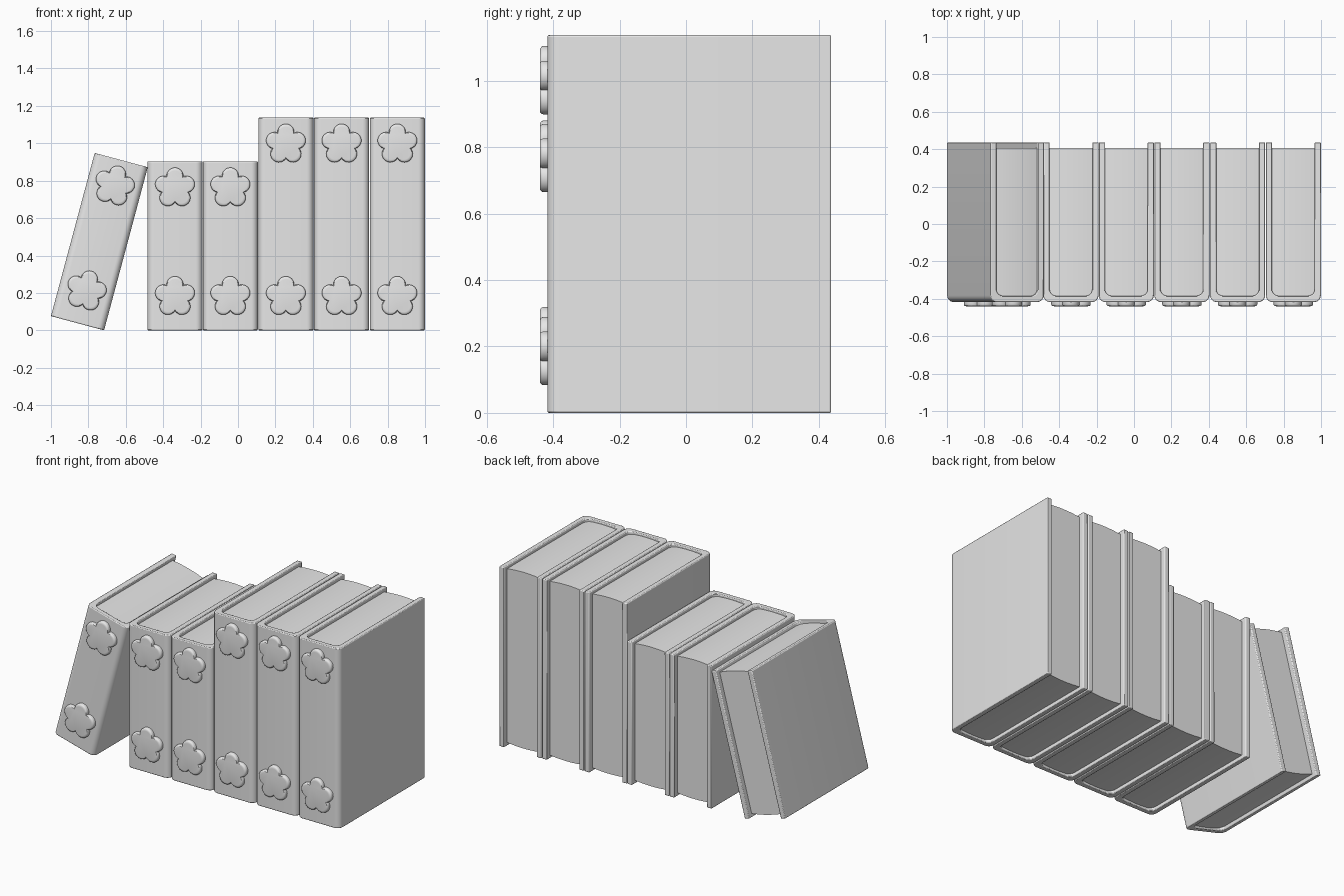
import bpy, bmesh, math

cube = bpy.data.objects.get("Cube")
if cube:
    bpy.data.objects.remove(cube)

HALF = 0.147          # half the book width
BOARD = 0.033         # cover thickness
SPINE, FORE = -0.417, 0.437
LEAN = math.radians(15)

grey = bpy.data.materials.new("plain_grey")
grey.use_nodes = True
COLOUR = (0.8, 0.8, 0.8, 1)
grey.diffuse_color = COLOUR
grey.node_tree.nodes["Principled BSDF"].inputs["Base Color"].default_value = COLOUR


def make_object(name, bm, place, bevel=0):
    """Turn a bmesh into a placed, smooth-shaded object."""
    bmesh.ops.recalc_face_normals(bm, faces=bm.faces)
    mesh = bpy.data.meshes.new(name)
    bm.to_mesh(mesh)
    bm.free()
    mesh.materials.append(grey)
    ob = bpy.data.objects.new(name, mesh)
    bpy.context.scene.collection.objects.link(ob)
    ob.location, ob.rotation_euler = place
    bpy.ops.object.select_all(action='DESELECT')
    ob.select_set(True)
    bpy.context.view_layer.objects.active = ob
    bpy.ops.object.shade_smooth_by_angle(angle=math.radians(35))
    if bevel:
        mod = ob.modifiers.new("soft_edges", 'BEVEL')
        mod.width, mod.segments = bevel, 2
        mod.limit_method, mod.angle_limit = 'ANGLE', math.radians(40)


def loft(bm, rings, closed=False):
    """Bridge rings of points with quads; closed joins last ring to first."""
    loops = [[bm.verts.new(p) for p in ring] for ring in rings]
    pairs = list(zip(loops, loops[1:]))
    if closed:
        pairs.append((loops[-1], loops[0]))
    for a, b in pairs:
        for i in range(len(a)):
            j = (i + 1) % len(a)
            bm.faces.new((a[i], a[j], b[j], b[i]))
    if not closed:
        bm.faces.new(loops[0])
        bm.faces.new(loops[-1])


def u_path(half, spine, radius):
    """Plan of a cover: two boards joined by a spine with round corners."""
    points = [(-half, FORE)]
    for side, start in ((-1, math.pi), (1, 1.5 * math.pi)):
        for i in range(7):
            a = start + i / 6 * math.pi / 2
            points.append((side * (half - radius) + radius * math.cos(a),
                           spine + radius + radius * math.sin(a)))
    return points + [(half, FORE)]


def cover(name, height, place):
    bm = bmesh.new()
    outer = u_path(HALF, SPINE, 0.035)
    inner = u_path(HALF - BOARD, SPINE + BOARD, 0.035)
    # Each ring is the rectangular section of the cover at one path point
    rings = [[(*o, 0), (*n, 0), (*n, height), (*o, height)]
             for o, n in zip(outer, inner)]
    loft(bm, rings)
    make_object(name, bm, place, 0.005)


def pages(name, height, place):
    bm = bmesh.new()
    half, recess, bulge, steps = HALF - BOARD + 0.002, 0.02, 0.008, 10
    xs = [half * (2 * i / steps - 1) for i in range(steps + 1)]

    def swell(x):
        return bulge * (1 - (x / half) ** 2)
    outline = [(x, recess - swell(x)) for x in xs]
    outline += [(x, height - recess + swell(x)) for x in reversed(xs)]
    loft(bm, [[(x, y, z) for x, z in outline]
              for y in (SPINE + BOARD - 0.002, 0.405)])
    make_object(name, bm, place)


def flower(name, z, place):
    """Raised five-petal badge with a rounded rim."""
    bm = bmesh.new()
    count = 80
    outline = []
    for i in range(count):
        a = 2 * math.pi * i / count
        r = 0.076 + 0.033 * abs(math.cos(2.5 * a)) ** 0.8
        outline.append((r * math.sin(a), r * math.cos(a)))
    rings = [[(x * s, y, z + h * s) for x, h in outline]
             for s, y in ((1, SPINE + 0.005), (1, -0.430), (0.98, -0.435),
                          (0.93, -0.439), (0.85, -0.440))]
    loft(bm, rings)
    make_object(name, bm, place)


# Books: centre, height, lean
books = [(x, 1.137, 0) for x in (0.852, 0.554, 0.256)]
books += [(x, 0.903, 0) for x in (-0.041, -0.337)]
books.append((-0.858, 0.903, LEAN))

for number, (x, height, lean) in enumerate(books, 1):
    place = ((x, 0, HALF * math.sin(lean)), (0, lean, 0))
    cover(f"book_cover_{number}", height, place)
    pages(f"book_pages_{number}", height, place)
    flower(f"lower_flower_{number}", 0.18, place)
    flower(f"upper_flower_{number}", height - 0.142, place)
